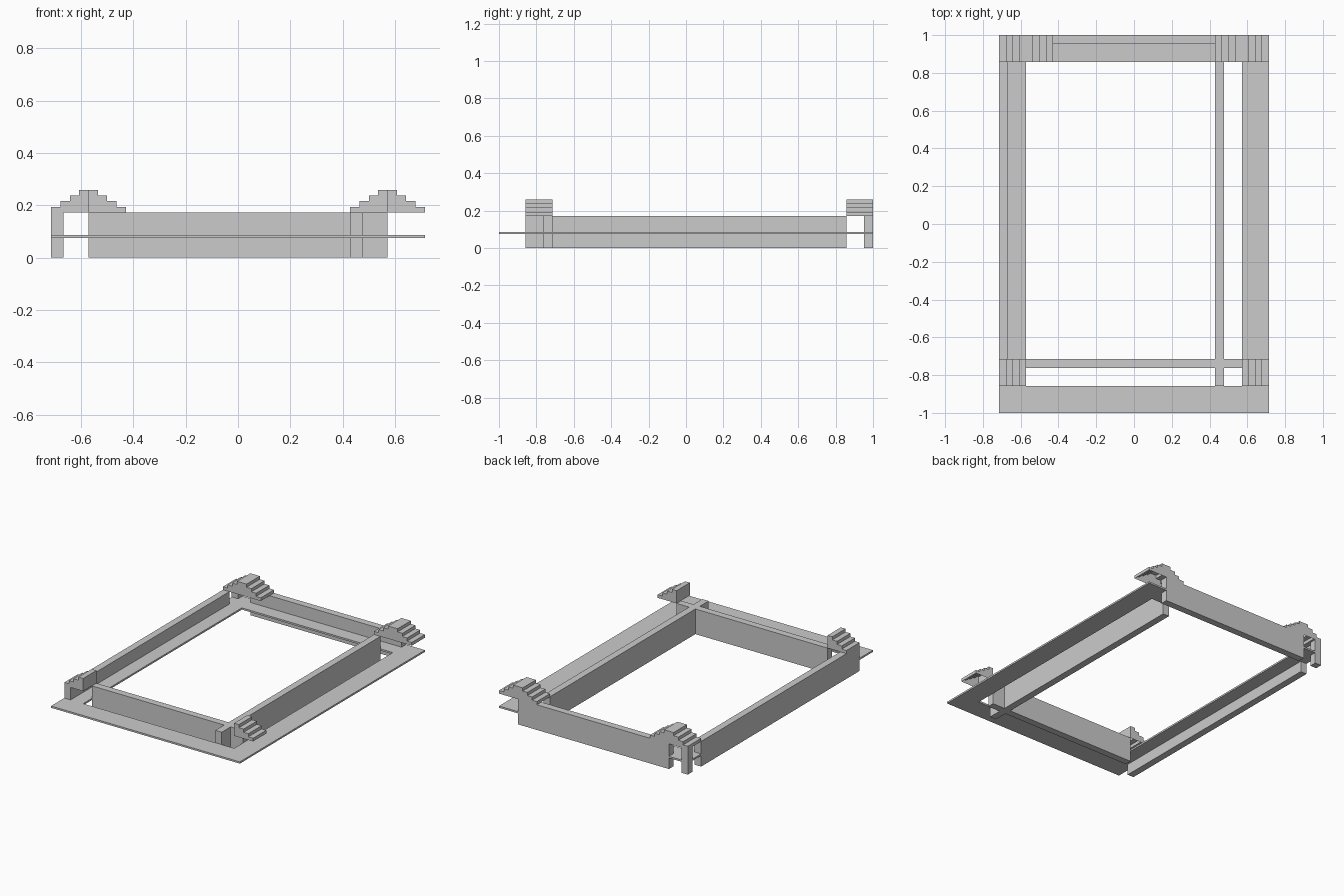
import bpy, bmesh

if "Cube" in bpy.data.objects:
    bpy.data.objects.remove(bpy.data.objects["Cube"])

OX, OY = 0.714, 1.0      # outer half sizes
IX, IY = 0.571, 0.857    # inner half sizes (one grid cell in)
T, H = 0.048, 0.172      # wall thickness and height


def finish(name, bm):
    bmesh.ops.recalc_face_normals(bm, faces=bm.faces)
    mesh = bpy.data.meshes.new(name)
    bm.to_mesh(mesh)
    bm.free()
    obj = bpy.data.objects.new(name, mesh)
    bpy.context.collection.objects.link(obj)
    return obj


def box(name, x0, x1, y0, y1, z0=0.0, z1=H):
    bm = bmesh.new()
    bmesh.ops.create_cube(bm, size=1)
    for v in bm.verts:
        v.co.x = x0 if v.co.x < 0 else x1
        v.co.y = y0 if v.co.y < 0 else y1
        v.co.z = z0 if v.co.z < 0 else z1
    return finish(name, bm)


def ring(name, z0, z1):
    # flat rectangular frame, extruded upward
    bm = bmesh.new()
    signs = [(-1, -1), (1, -1), (1, 1), (-1, 1)]
    outer = [bm.verts.new((sx * OX, sy * OY, z0)) for sx, sy in signs]
    inner = [bm.verts.new((sx * IX, sy * IY, z0)) for sx, sy in signs]
    for i in range(4):
        j = (i + 1) % 4
        bm.faces.new((outer[i], outer[j], inner[j], inner[i]))
    geo = bmesh.ops.extrude_face_region(bm, geom=bm.faces[:], use_keep_orig=True)
    for v in geo['geom']:
        if isinstance(v, bmesh.types.BMVert):
            v.co.z = z1
    return finish(name, bm)


def stepped_roof(name, peak, sides, y0, y1):
    # hollow stair-shaped cap, open underneath; sides lists the slopes (-1, 1)
    w, n = (OX - IX) / 4, 4
    rise = (0.259 - H) / n
    half = [(i * w, H + (n - i + k) * rise) for i in range(n + 1) for k in (1, 0)][1:-1]
    half.append((n * w, H))
    left = [(peak - d, z) for d, z in reversed(half)] if -1 in sides else [(peak, H)]
    right = [(peak + d, z) for d, z in half] if 1 in sides else [(peak, H)]
    if len(sides) == 2:
        right = right[1:]
    prof = left + right
    bm = bmesh.new()
    a = [bm.verts.new((x, y0, z)) for x, z in prof]
    b = [bm.verts.new((x, y1, z)) for x, z in prof]
    bm.faces.new(a)
    bm.faces.new(b[::-1])
    for i in range(len(prof) - 1):
        bm.faces.new((a[i], b[i], b[i + 1], a[i + 1]))
    return finish(name, bm)


# Thin floor ledge
ring("floor_ledge", 0.075, 0.087)

# Walls
box("left_wall", -OX, -OX + T, -IY, IY)
box("right_wall", 0.429, 0.429 + T, -IY, IY)
box("front_wall", -IX, IX, -0.714 - T, -0.714)
box("back_wall", -IX, IX, OY - T, OY)

# Post at the open back left corner
box("corner_post", -OX, -OX + T, OY - T, OY)

# Stepped roofs: full gables at the back, half gables at the front
for s, side in ((-1, "left"), (1, "right")):
    stepped_roof("back_" + side + "_roof", s * IX, (-1, 1), IY, OY)
    stepped_roof("front_" + side + "_roof", s * IX, (s,), -IY, -0.714)
